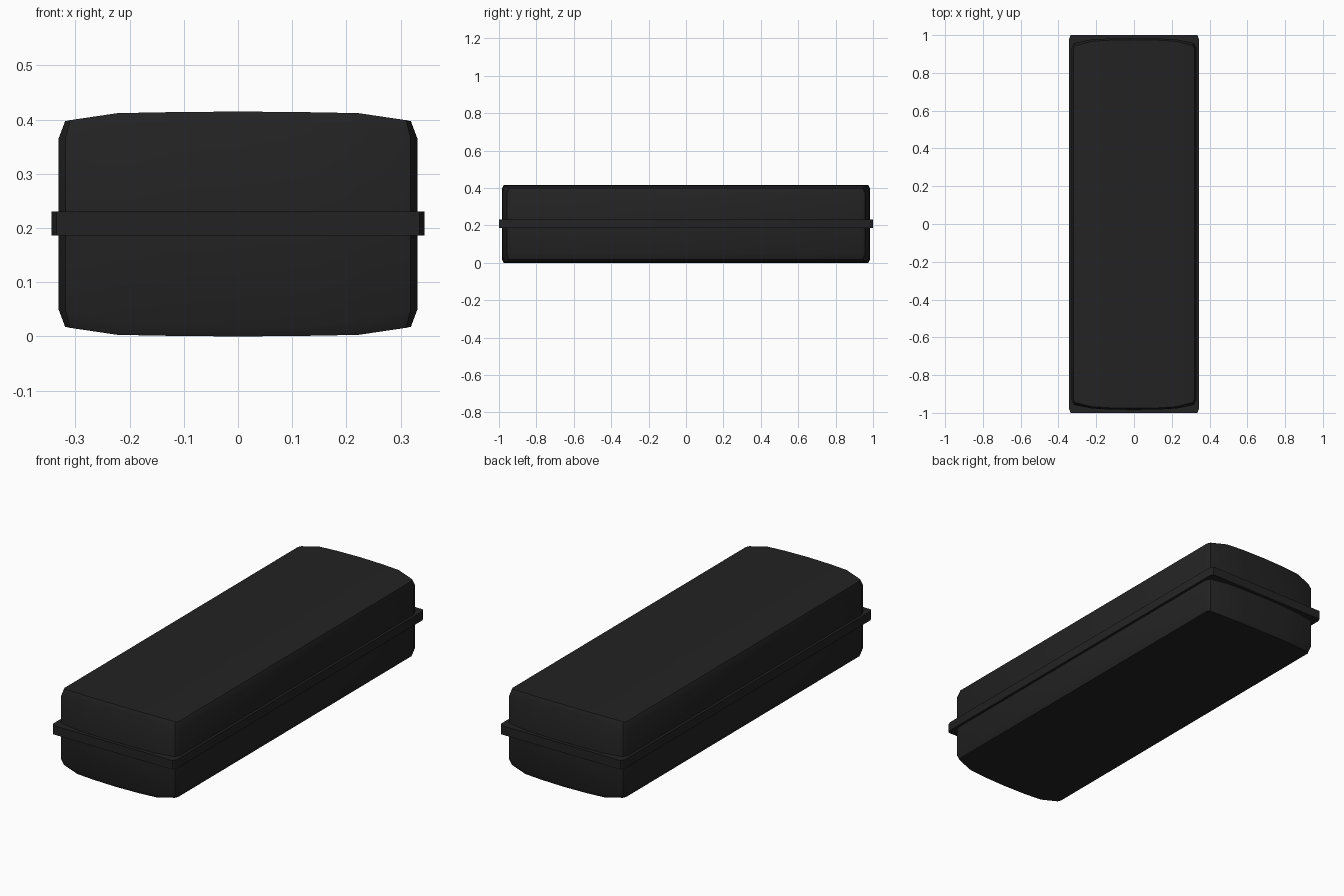
import bpy, bmesh

if "Cube" in bpy.data.objects:
    bpy.data.objects.remove(bpy.data.objects["Cube"])

mat = bpy.data.materials.new("soft black")
mat.diffuse_color = (0.0165, 0.0165, 0.0165, 1)
mat.use_nodes = True
mat.node_tree.nodes["Principled BSDF"].inputs["Base Color"].default_value = mat.diffuse_color
MID = 0.2075  # height of the parting plane


def loop_from_half(half):
    """Mirror (x, y, z) points of one quadrant, side to centre, into a closed loop."""
    front = [(x, -y, z) for x, y, z in half]
    front += [(-x, -y, z) for x, y, z in reversed(half[:-1])]
    back = [(x, -y, z) for x, y, z in reversed(front)]
    return front + back


def finish(bm, name, angle):
    bmesh.ops.recalc_face_normals(bm, faces=bm.faces)
    me = bpy.data.meshes.new(name)
    bm.to_mesh(me)
    bm.free()
    ob = bpy.data.objects.new(name, me)
    bpy.context.collection.objects.link(ob)
    me.materials.append(mat)
    bpy.ops.object.select_all(action='DESELECT')
    ob.select_set(True)
    bpy.context.view_layer.objects.active = ob
    bpy.ops.object.shade_smooth_by_angle(angle=angle)
    return ob


def bridge(bm, a, b):
    n = len(a)
    for i in range(n):
        bm.faces.new((a[i], a[(i + 1) % n], b[(i + 1) % n], b[i]))


def strip_cap(bm, ring):
    # lengthwise strips joining the front and back ends of the crowned cap
    n = len(ring)
    for i in range(n // 2 - 1):
        bm.faces.new((ring[i], ring[i + 1], ring[n - 2 - i], ring[n - 1 - i]))


# wall outline with shoulder height, and crowned cap outline
wall = [(0.331, 0.93, 0.365), (0.318, 0.958, 0.367), (0.222, 0.977, 0.388),
        (0.13, 0.982, 0.395), (0, 0.984, 0.397)]
cap = [(0.319, 0.93, 0.397), (0.31, 0.945, 0.399), (0.222, 0.967, 0.412),
       (0.13, 0.973, 0.4137), (0, 0.975, 0.415)]


def shell(name, flip):
    bm = bmesh.new()
    rings = []
    for half in ([(x, y, MID) for x, y, z in wall], wall, cap):
        pts = loop_from_half(half)
        rings.append([bm.verts.new((x, y, 2 * MID - z if flip else z)) for x, y, z in pts])
    bridge(bm, rings[0], rings[1])
    bridge(bm, rings[1], rings[2])
    strip_cap(bm, rings[2])
    return finish(bm, name, 0.6)


# upper and lower case halves
shell("upper_shell", False)
shell("lower_shell", True)

# raised band round the seam
band = [(0.344, 0.98), (0.335, 1.0), (0, 1.0)]
bm = bmesh.new()
low, high = [[bm.verts.new(p) for p in loop_from_half([(x, y, z) for x, y in band])]
             for z in (0.186, 0.231)]
bridge(bm, low, high)
strip_cap(bm, low)
strip_cap(bm, high)
finish(bm, "seam_band", 0.5)
